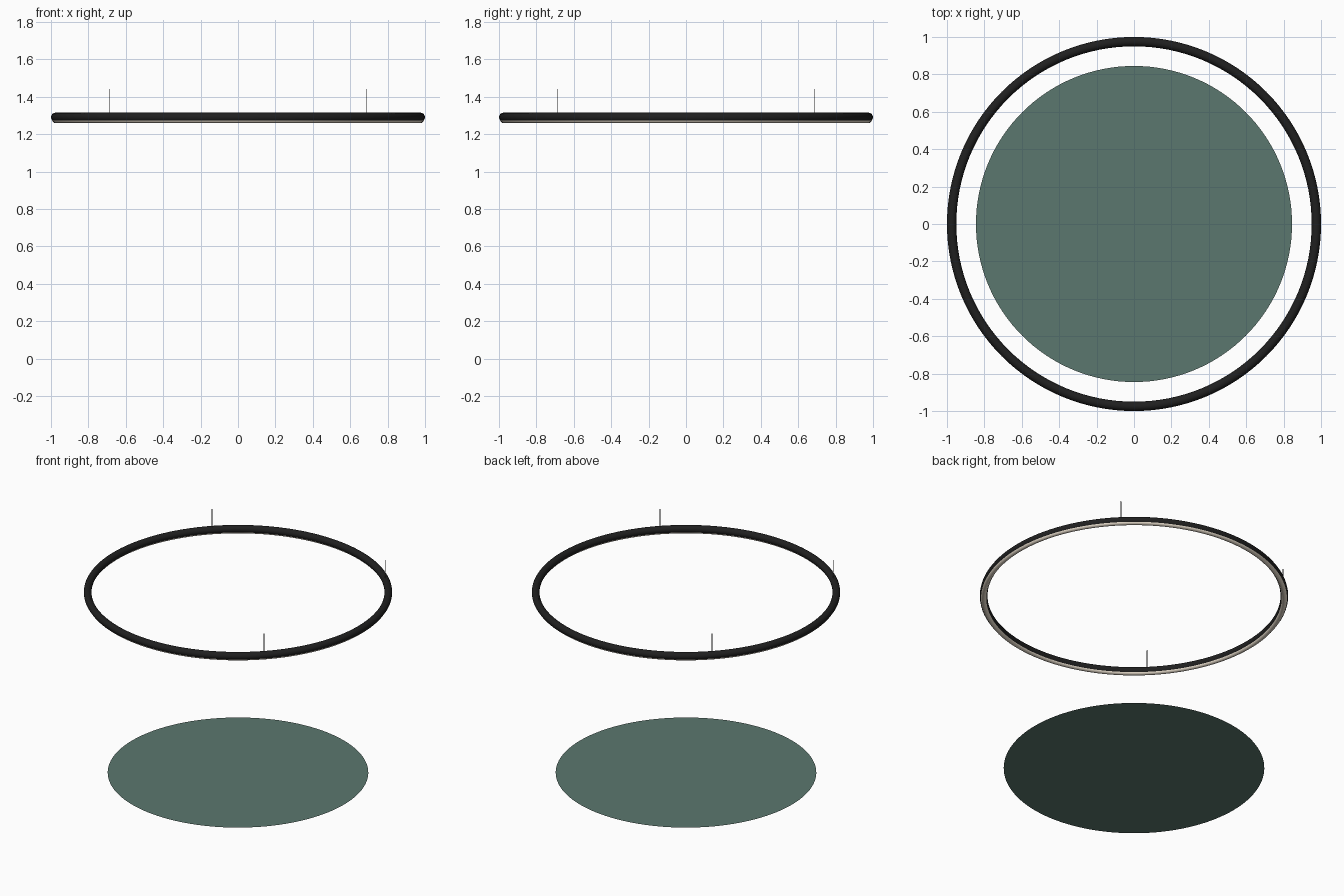
import bpy
import math

cube = bpy.data.objects.get("Cube")
if cube:
    bpy.data.objects.remove(cube, do_unlink=True)


def material(name, rgb):
    mat = bpy.data.materials.new(name)
    mat.use_nodes = True
    colour = (*rgb, 1.0)
    mat.diffuse_color = colour
    mat.node_tree.nodes["Principled BSDF"].inputs["Base Color"].default_value = colour
    return mat


black = material("black metal", (0.014, 0.014, 0.014))
cream = material("cream diffuser", (0.78, 0.70, 0.59))
teal = material("muted teal", (0.105, 0.185, 0.157))
steel = material("grey wire", (0.10, 0.10, 0.10))


def finish(name, mat, smooth=True):
    obj = bpy.context.object
    obj.name = name
    obj.data.materials.append(mat)
    if smooth:
        bpy.ops.object.shade_smooth_by_angle(angle=math.radians(40))
    return obj


def ring(name, mat, thickness, z):
    bpy.ops.mesh.primitive_torus_add(
        major_segments=128, minor_segments=16,
        major_radius=RING_RADIUS, minor_radius=thickness, location=(0, 0, z))
    finish(name, mat)


RING_RADIUS = 0.975
TUBE = 0.025
RING_Z = 1.29
WIRE_TOP = 1.44

# Hanging ring lamp, with a slim diffuser showing through its underside
ring("lamp_ring", black, TUBE, RING_Z)
ring("lamp_diffuser", cream, 0.018, RING_Z - 0.013)

# Four suspension wires spaced evenly around the ring
wire_length = WIRE_TOP - RING_Z
for i in range(4):
    angle = math.radians(45 + 90 * i)
    bpy.ops.mesh.primitive_cylinder_add(
        vertices=8, radius=0.002, depth=wire_length,
        location=(0.97 * math.cos(angle), 0.97 * math.sin(angle),
                  RING_Z + wire_length / 2))
    finish(f"suspension_wire_{i + 1}", steel)

# Flat round disc on the floor
bpy.ops.mesh.primitive_circle_add(vertices=128, radius=0.845, fill_type='NGON')
finish("floor_disc", teal, smooth=False)
